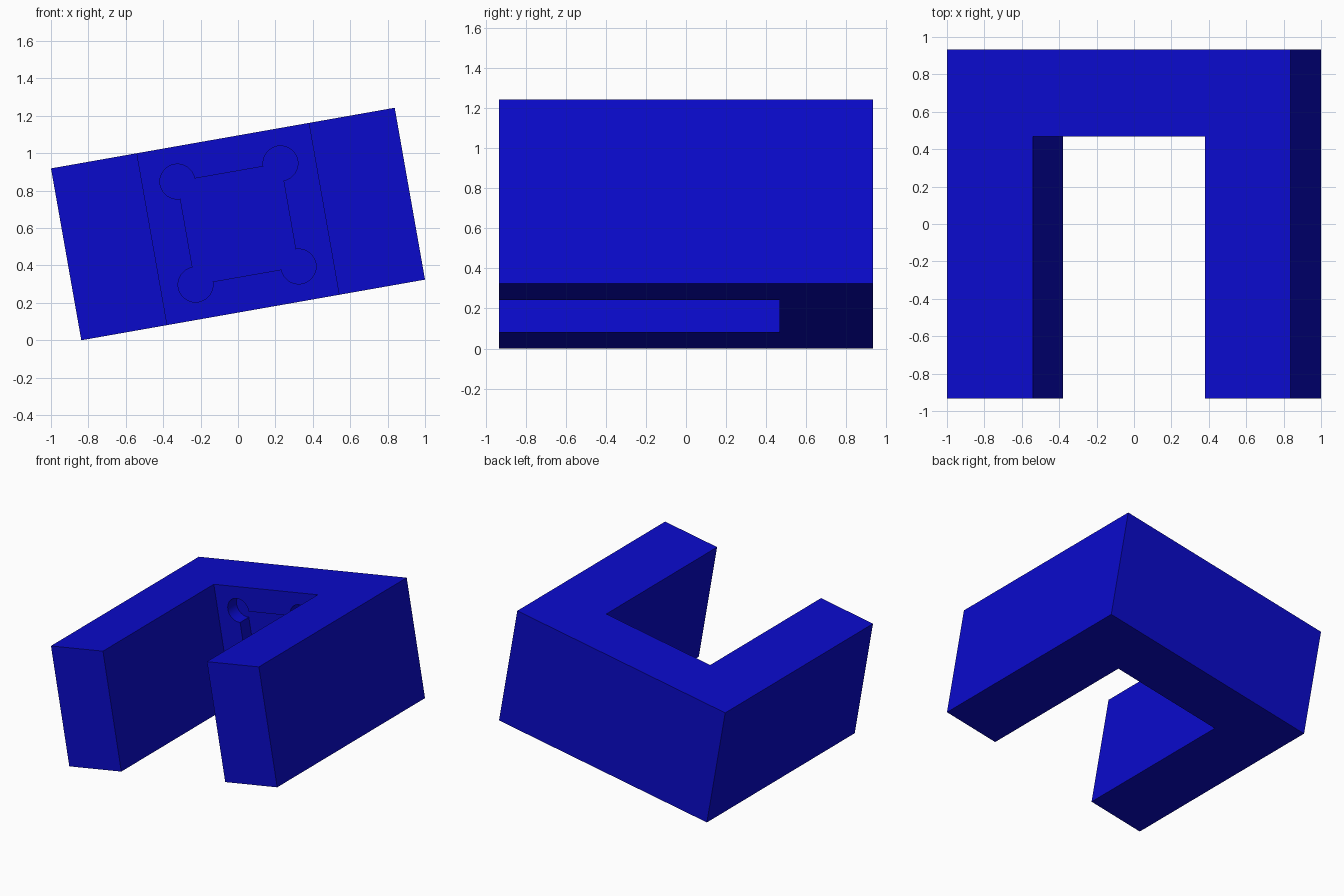
import bpy, bmesh, math
from mathutils import Matrix, Vector

cube = bpy.data.objects.get("Cube")
if cube:
    bpy.data.objects.remove(cube, do_unlink=True)

S = 0.933               # block height; the other sizes are fractions of it
TILT = math.radians(10)
HALF_POCKET = 0.3 * S
CORNER_R = 0.1 * S
POCKET_DEPTH = 0.11

blue = bpy.data.materials.new("deep blue")
blue.use_nodes = True
colour = (0.003, 0.003, 0.6, 1)
blue.diffuse_color = colour
blue.node_tree.nodes["Principled BSDF"].inputs["Base Color"].default_value = colour


def prism(name, outline, offset):
    """Extrude a closed 3D outline by an offset vector."""
    bm = bmesh.new()
    face = bm.faces.new([bm.verts.new(p) for p in outline])
    new = bmesh.ops.extrude_face_region(bm, geom=[face])["geom"]
    bmesh.ops.translate(bm, vec=Vector(offset),
                        verts=[g for g in new if isinstance(g, bmesh.types.BMVert)])
    bmesh.ops.recalc_face_normals(bm, faces=bm.faces)
    mesh = bpy.data.meshes.new(name)
    bm.to_mesh(mesh)
    bm.free()
    mesh.materials.append(blue)
    obj = bpy.data.objects.new(name, mesh)
    bpy.context.collection.objects.link(obj)
    return obj


# U-shaped block, open to the front
h = S / 2
u_outline = [(-S, -S), (-h, -S), (-h, h), (h, h), (h, -S), (S, -S), (S, S), (-S, S)]
block = prism("u_block", [(x, y, -h) for x, y in u_outline], (0, 0, S))

# Square pocket with round relief at each corner
pocket_outline = []
for i in range(4):
    diagonal = math.radians(45 + 90 * i)
    cx = math.copysign(HALF_POCKET, math.cos(diagonal))
    cz = math.copysign(HALF_POCKET, math.sin(diagonal))
    for k in range(37):
        a = diagonal + math.radians(-135 + 270 * k / 36)
        pocket_outline.append((cx + CORNER_R * math.cos(a), h - 0.1,
                               cz + CORNER_R * math.sin(a)))
cutter = prism("pocket_cutter", pocket_outline, (0, 0.1 + POCKET_DEPTH, 0))
cutter.hide_render = True

# Cut the pocket into the inner back wall
cut = block.modifiers.new("pocket", "BOOLEAN")
cut.operation = "DIFFERENCE"
cut.solver = "EXACT"
cut.object = cutter
bpy.ops.object.select_all(action="DESELECT")
bpy.context.view_layer.objects.active = block
block.select_set(True)
bpy.ops.object.modifier_apply(modifier=cut.name)
bpy.data.objects.remove(cutter, do_unlink=True)

# Tilt the block so that it rests on its lower right edge
block.data.transform(Matrix.Rotation(-TILT, 4, "Y"))
lowest = min(v.co.z for v in block.data.vertices)
block.data.transform(Matrix.Translation((0, 0, -lowest)))
bpy.ops.object.shade_smooth_by_angle(angle=math.radians(30))
